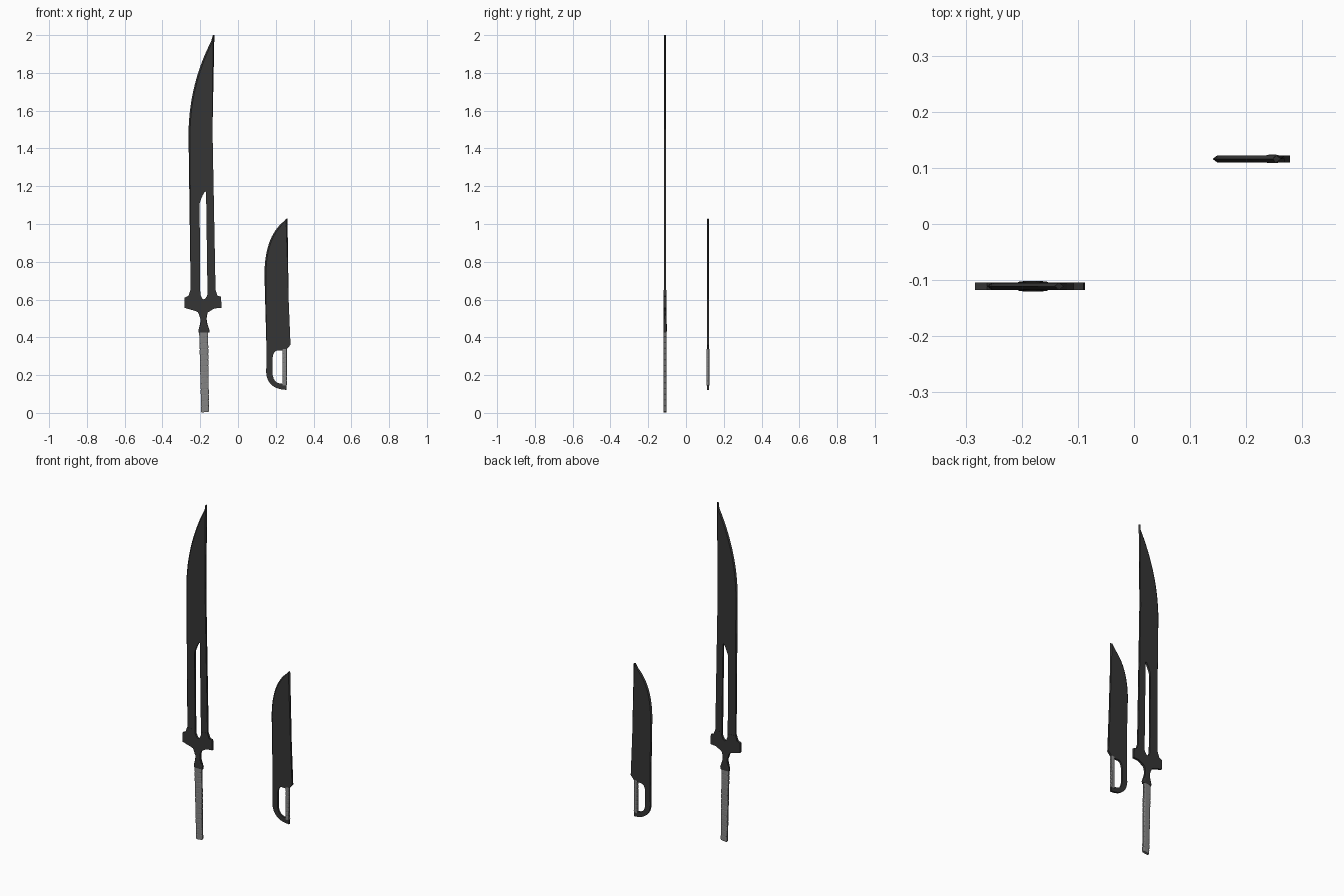
import bpy, bmesh, math
from mathutils import Vector

if "Cube" in bpy.data.objects:
    bpy.data.objects.remove(bpy.data.objects["Cube"])


def mat(name, v):
    m = bpy.data.materials.new(name)
    m.diffuse_color = (v, v, v, 1)
    m.use_nodes = True
    m.node_tree.nodes["Principled BSDF"].inputs["Base Color"].default_value = m.diffuse_color
    return m


BLACK = mat("blackened steel", 0.036)
GREY = mat("grey wrap", 0.23)


def finish(bm, name, material):
    bmesh.ops.recalc_face_normals(bm, faces=bm.faces)
    me = bpy.data.meshes.new(name)
    bm.to_mesh(me)
    bm.free()
    me.materials.append(material)
    ob = bpy.data.objects.new(name, me)
    bpy.context.collection.objects.link(ob)
    return ob


def arc(a, c, b, n=10):
    """Quadratic curve from a to b pulled towards c."""
    return [tuple((1 - t) ** 2 * p + 2 * t * (1 - t) * q + t * t * r
                  for p, q, r in zip(a, c, b)) for t in [i / n for i in range(n + 1)]]


def plate(name, pts, y, half, bevel=0.0, sharp=lambda i: False):
    """Flat xz outline with thickness; sharp points are ground to an edge."""
    P = [Vector(p) for p in pts]
    n = len(P)
    area = sum(P[i].x * P[(i + 1) % n].y - P[(i + 1) % n].x * P[i].y for i in range(n))
    s = 1 if area > 0 else -1
    bm = bmesh.new()
    front, mid, back = [], [], []
    for i, p in enumerate(P):
        d = (P[(i + 1) % n] - P[i - 1]).normalized()
        q = p + Vector((-d.y, d.x)) * s * (bevel if sharp(i) else 0)
        front.append(bm.verts.new((q.x, y - half, q.y)))
        mid.append(bm.verts.new((p.x, y, p.y)))
        back.append(bm.verts.new((q.x, y + half, q.y)))
    for a, b in ((front, mid), (mid, back)):
        for i in range(n):
            j = (i + 1) % n
            bm.faces.new((a[i], a[j], b[j], b[i]))
    caps = [bm.faces.new(front), bm.faces.new(back)]
    bmesh.ops.triangulate(bm, faces=caps)
    return finish(bm, name, BLACK)


def loft(name, rings, y, material, slant=0.0, sides=12):
    """Rounded-box sections (x, z, rx, ry) stacked upward."""
    bm = bmesh.new()
    prev = None
    for x, z, rx, ry in rings:
        ring = []
        for k in range(sides):
            a = 2 * math.pi * (k + 0.5) / sides
            c, s = math.cos(a), math.sin(a)
            dx = rx * math.copysign(abs(c) ** 0.5, c)
            dy = ry * math.copysign(abs(s) ** 0.5, s)
            ring.append(bm.verts.new((x + dx, y + dy, z + slant * dx)))
        if prev:
            for k in range(sides):
                j = (k + 1) % sides
                bm.faces.new((prev[k], prev[j], ring[j], ring[k]))
        else:
            bm.faces.new(ring)
        prev = ring
    bm.faces.new(prev)
    return finish(bm, name, material)


def wrap(name, x0, z0, x1, z1, rx0, rx1, ry, bands, y):
    """Grip bound with slanted tape bands."""
    rings = []
    for i in range(bands):
        for f, k in ((0.0, 0.93), (0.12, 1.0), (0.88, 1.0), (1.0, 0.93)):
            t = (i + f) / bands
            rings.append((x0 + (x1 - x0) * t, z0 + (z1 - z0) * t,
                          (rx0 + (rx1 - rx0) * t) * k, ry * k))
    return loft(name, rings, y, GREY, 0.12)


# ---- Long sword ----
Y = -0.111
edge = arc((-0.262, 1.47), (-0.262, 1.75), (-0.125, 2.0), 16)
blade = [(-0.25, 0.60)] + edge + [(-0.135, 1.5), (-0.131, 1.15), (-0.118, 0.60), (-0.161, 0.60),
         (-0.169, 1.17)] + arc((-0.175, 1.172), (-0.192, 1.15), (-0.209, 1.09), 6) + [(-0.20, 0.60)]
plate("sword_blade", blade, Y, 0.006, 0.008, lambda i: 1 <= i <= 17)

# cross guard, with the rounded bottom of the slot
guard = ([(-0.283, 0.556), (-0.283, 0.61), (-0.262, 0.62), (-0.252, 0.65), (-0.200, 0.645)]
         + arc((-0.199, 0.625), (-0.182, 0.575), (-0.162, 0.625), 8)
         + [(-0.161, 0.645), (-0.119, 0.65), (-0.108, 0.62), (-0.090, 0.615), (-0.087, 0.556)]
         + arc((-0.125, 0.553), (-0.168, 0.545), (-0.167, 0.50), 7)
         + arc((-0.200, 0.50), (-0.20, 0.535), (-0.23, 0.541), 7))
plate("sword_guard", guard, Y, 0.0068)

# flared neck between guard and grip
loft("sword_neck", [(-0.180, 0.425, 0.029, 0.009), (-0.180, 0.437, 0.030, 0.0095),
                    (-0.181, 0.46, 0.023, 0.0095), (-0.182, 0.48, 0.018, 0.009),
                    (-0.183, 0.50, 0.017, 0.008), (-0.183, 0.53, 0.022, 0.007)], Y, BLACK)
wrap("sword_grip", -0.174, 0.004, -0.182, 0.43, 0.021, 0.024, 0.0085, 14, Y)

# ---- Short blade ----
Y = 0.116
edge = arc((0.14, 0.73), (0.14, 0.95), (0.262, 1.028), 16)
knife = [(0.151, 0.33)] + edge + [(0.268, 0.60), (0.271, 0.42), (0.278, 0.36), (0.258, 0.338),
                                  (0.257, 0.33), (0.215, 0.33)]
knife += arc((0.208, 0.33), (0.187, 0.328), (0.183, 0.29), 6) + [(0.151, 0.29)]
plate("knife_blade", knife, Y, 0.006, 0.008, lambda i: 1 <= i <= 17)

# curved hand guard that closes the handle loop
bow = ([(0.151, 0.29)] + arc((0.149, 0.215), (0.155, 0.125), (0.257, 0.122), 12)
       + [(0.258, 0.154)] + arc((0.236, 0.154), (0.185, 0.155), (0.183, 0.21), 10) + [(0.183, 0.29)])
plate("knife_hand_guard", bow, Y, 0.006)
wrap("knife_grip", 0.2465, 0.145, 0.247, 0.338, 0.012, 0.0125, 0.0078, 8, Y)
